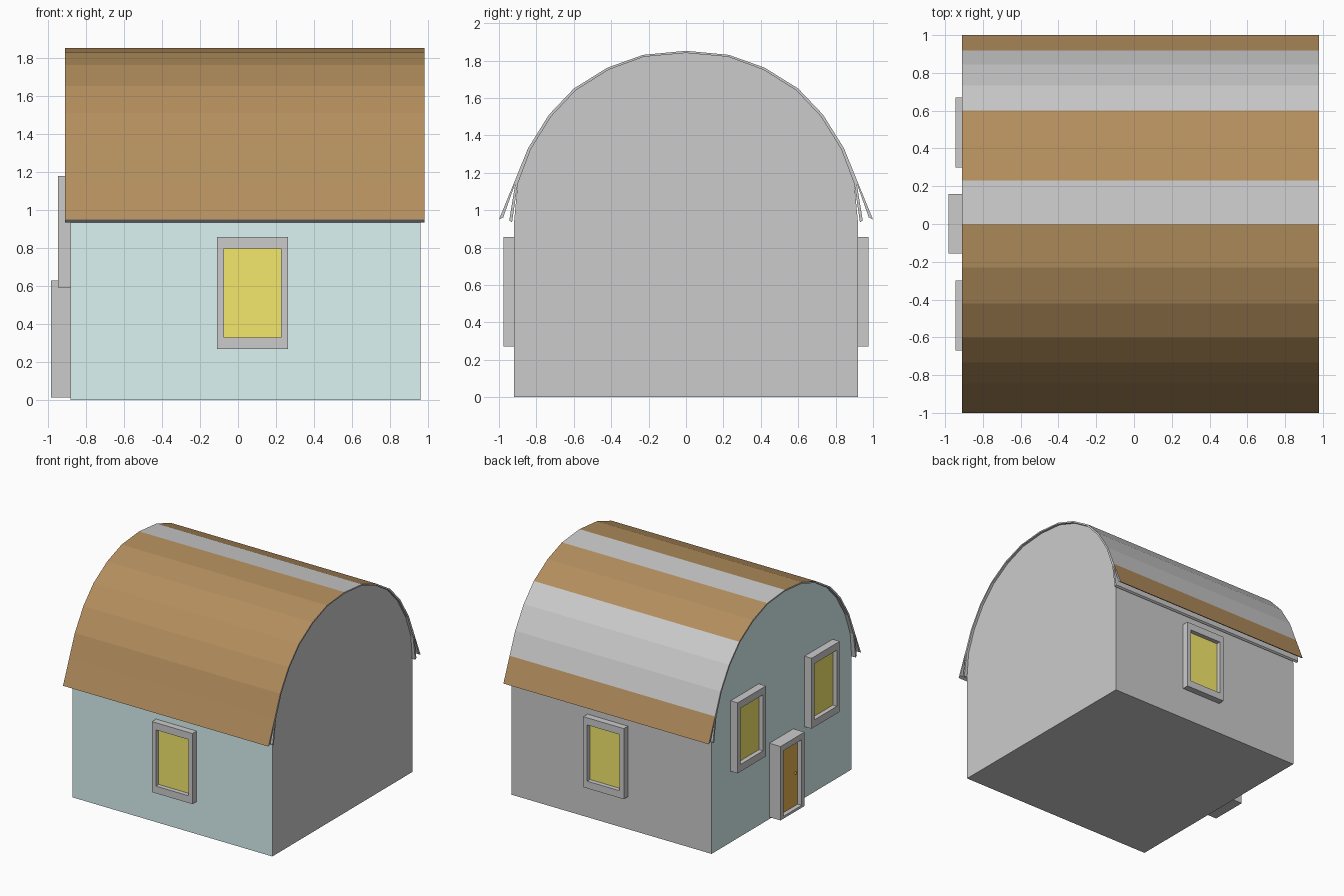
import bpy, bmesh

if "Cube" in bpy.data.objects:
    bpy.data.objects.remove(bpy.data.objects["Cube"])


def material(name, rgb):
    m = bpy.data.materials.new(name)
    m.diffuse_color = (*rgb, 1)
    m.use_nodes = True
    m.node_tree.nodes["Principled BSDF"].inputs["Base Color"].default_value = m.diffuse_color
    return m


TEAL = material("teal_paint", (0.70, 0.90, 0.89))
BROWN = material("roof_brown", (0.45, 0.27, 0.11))
YELLOW = material("window_yellow", (0.90, 0.81, 0.15))
DOOR = material("door_brown", (0.78, 0.45, 0.08))


def finish(name, bm, mats=()):
    bmesh.ops.recalc_face_normals(bm, faces=bm.faces)
    me = bpy.data.meshes.new(name)
    bm.to_mesh(me)
    bm.free()
    for m in mats:
        me.materials.append(m)
    ob = bpy.data.objects.new(name, me)
    bpy.context.collection.objects.link(ob)
    return ob


def prism(name, profile, x0, x1, mats, pick):
    """Extrude a (y, z) outline along x; pick(i) gives the side's material slot."""
    bm = bmesh.new()
    a, b = [[bm.verts.new((x, y, z)) for y, z in profile] for x in (x0, x1)]
    n = len(profile)
    for i in range(n):
        j = (i + 1) % n
        bm.faces.new((a[i], a[j], b[j], b[i])).material_index = pick(i)
    bm.faces.new(a).material_index = pick("left")
    bm.faces.new(b).material_index = pick("right")
    return finish(name, bm, mats)


def mirrored(half):
    """Full arch from +y eave to -y eave, given points from the ridge down."""
    return half[::-1] + [(-y, z) for y, z in half[1:]]


# Arched house body: front and left end painted, the rest grey
ARCH = [(0, 1.84), (0.225, 1.82), (0.415, 1.75), (0.59, 1.64),
        (0.722, 1.50), (0.83, 1.325), (0.90, 1.14), (0.92, 0.93)]
outline = mirrored(ARCH) + [(-0.92, 0), (0.92, 0)]
prism("house_body", outline, -0.88, 0.96, (None, TEAL),
      lambda i: int(i in (14, "left")))


# Roof layers: closed strips following the arch, flared at the eaves
def roof(name, outer, inner, mats, pick):
    o, n = mirrored(outer), mirrored(inner)
    bm = bmesh.new()
    rows = [[bm.verts.new((x, y, z)) for y, z in pts]
            for pts in (o, n) for x in (-0.91, 0.98)]
    ol, orr, il, ir = rows
    for i in range(len(o) - 1):
        top = bm.faces.new((ol[i], ol[i + 1], orr[i + 1], orr[i]))
        top.material_index = pick(i)
        bm.faces.new((il[i], il[i + 1], ir[i + 1], ir[i]))
        bm.faces.new((ol[i], ol[i + 1], il[i + 1], il[i]))
        bm.faces.new((orr[i], orr[i + 1], ir[i + 1], ir[i]))
    for i in (0, -1):
        bm.faces.new((ol[i], orr[i], ir[i], il[i]))
    return finish(name, bm, mats)


SHELL = [(0, 1.852), (0.23, 1.83), (0.42, 1.762), (0.60, 1.65),
         (0.733, 1.51), (0.845, 1.33), (0.918, 1.15)]
MID = [(y * 0.994, z - 0.005) for y, z in SHELL]
roof("roof", SHELL + [(1.0, 0.95)], MID + [(0.977, 0.962)], (None, BROWN),
     lambda i: int(i not in (1, 2, 3, 6)))
roof("roof_lining", MID + [(0.945, 0.945)], ARCH[:-1] + [(0.93, 0.935)],
     (), lambda i: 0)

# Wall mappings from (sideways, outwards, up) to world space
WALLS = {"front": lambda u, d, z: (u, -d, z),
         "back": lambda u, d, z: (u, d, z),
         "left": lambda u, d, z: (-d, u, z)}


def opening(name, wall, u, z, d0, d1, inset, mat):
    """Frame with a recessed panel; inset = (side, bottom, top)."""
    s, b, t = inset
    big = (u[0], u[1], z[0], z[1])
    small = (u[0] + s, u[1] - s, z[0] + b, z[1] - t)
    panel_d = d1 - 0.037

    def ring(bm, r, d):
        pts = [(r[0], r[2]), (r[1], r[2]), (r[1], r[3]), (r[0], r[3])]
        return [bm.verts.new(WALLS[wall](p, d, q)) for p, q in pts]

    bm = bmesh.new()
    rings = [ring(bm, big, d0), ring(bm, big, d1),
             ring(bm, small, d1), ring(bm, small, d0)]
    for k in range(4):
        a, c = rings[k], rings[(k + 1) % 4]
        for i in range(4):
            j = (i + 1) % 4
            bm.faces.new((a[i], a[j], c[j], c[i]))
    finish(name + "_frame", bm)

    bm = bmesh.new()
    back, front = ring(bm, small, d0), ring(bm, small, panel_d)
    bm.faces.new(front)
    bm.faces.new(back)
    for i in range(4):
        j = (i + 1) % 4
        bm.faces.new((back[i], back[j], front[j], front[i]))
    finish(name + "_panel", bm, (mat,))


# Windows on the long walls
WIN = (0.037, 0.06, 0.06)
for wall in ("front", "back"):
    opening(wall + "_window", wall, (-0.11, 0.263), (0.27, 0.857),
            0.92, 0.975, WIN, YELLOW)

# Pair of windows and the door on the left end
for side, u in (("near", (-0.67, -0.30)), ("far", (0.30, 0.67))):
    opening("left_window_" + side, "left", u, (0.592, 1.178),
            0.88, 0.945, WIN, YELLOW)
opening("door", "left", (-0.155, 0.16), (0.015, 0.63),
        0.88, 0.982, (0.037, 0.02, 0.05), DOOR)

# Door knob
bm = bmesh.new()
bmesh.ops.create_uvsphere(bm, u_segments=10, v_segments=6, radius=0.011)
bmesh.ops.translate(bm, verts=bm.verts, vec=(-0.952, -0.08, 0.31))
finish("door_knob", bm, (DOOR,))
